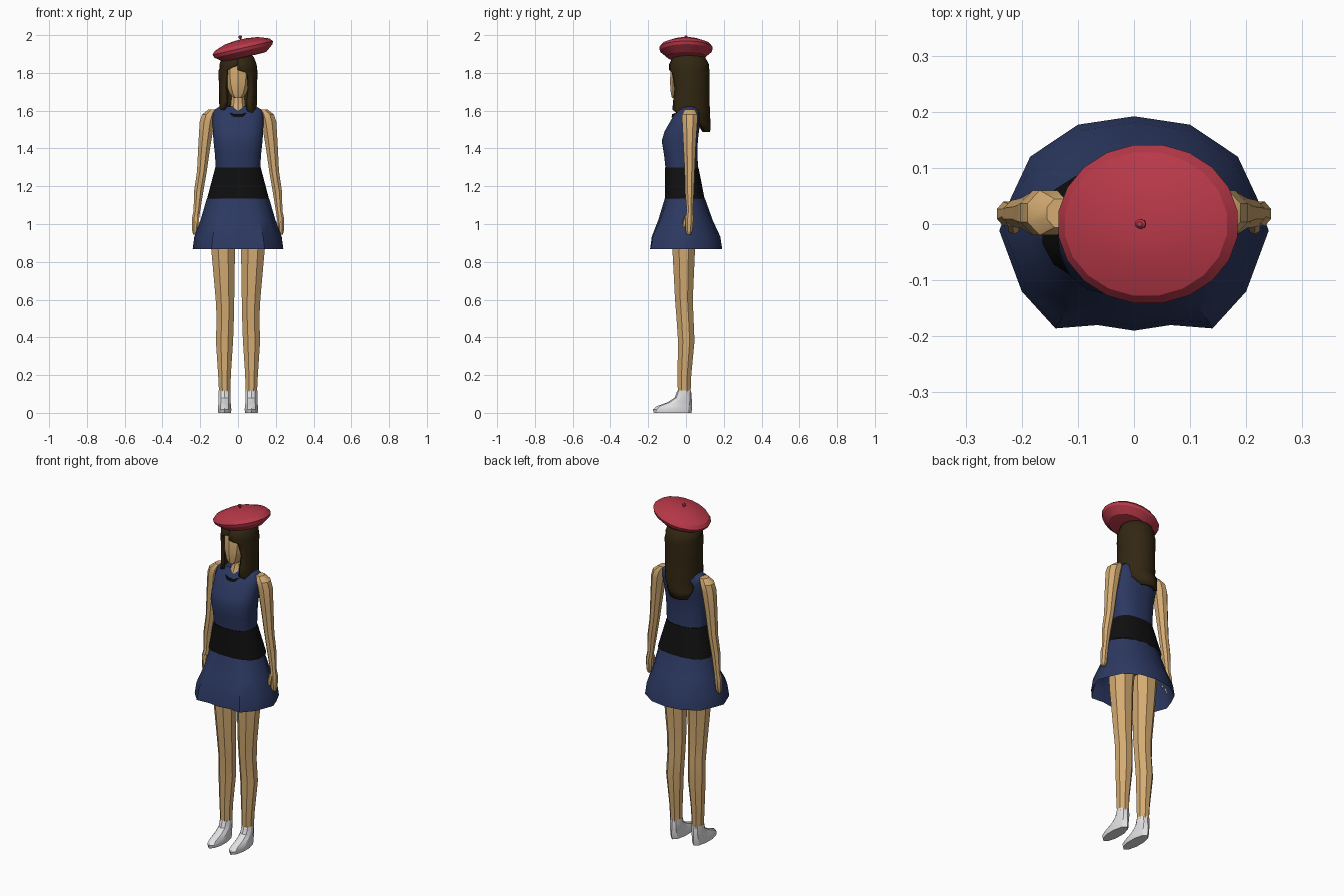
import bpy, math
from math import sin, cos, pi, radians
from mathutils import Matrix

cube = bpy.data.objects.get("Cube")
if cube:
    bpy.data.objects.remove(cube, do_unlink=True)


def material(name, r, g, b):
    m = bpy.data.materials.new(name)
    m.use_nodes = True
    m.diffuse_color = (r, g, b, 1)
    m.node_tree.nodes["Principled BSDF"].inputs["Base Color"].default_value = (r, g, b, 1)
    return m


SKIN = material("skin tan", .66, .41, .17)
NAVY = material("navy cloth", .025, .04, .12)
BLACK = material("black cloth", .005, .005, .005)
HAIR = material("dark brown hair", .032, .02, .006)
RED = material("red felt", .48, .04, .065)
WHITE = material("white shoe", .75, .75, .77)


def build(name, verts, faces, mat, mirror=False, angle=30):
    mesh = bpy.data.meshes.new(name)
    mesh.from_pydata(verts, [], faces)
    mesh.materials.append(mat)
    ob = bpy.data.objects.new(name, mesh)
    bpy.context.collection.objects.link(ob)
    bpy.ops.object.select_all(action='DESELECT')
    ob.select_set(True)
    bpy.context.view_layer.objects.active = ob
    if mirror:
        ob.modifiers.new("Mirror", 'MIRROR')
    bpy.ops.object.shade_smooth_by_angle(angle=radians(angle))
    return ob


def bridge(rings, n, closed=True):
    """Quads between successive rings of n points."""
    span = n if closed else n - 1
    return [(r * n + i, r * n + (i + 1) % n, (r + 1) * n + (i + 1) % n, (r + 1) * n + i)
            for r in range(rings - 1) for i in range(span)]


def loft(name, rings, mat, n=8, mirror=False, caps=(True, True), power=1, angle=30):
    """Rings from bottom to top, each (z, x_min, x_max, y_min, y_max)."""
    def bend(v):
        return math.copysign(abs(v) ** power, v)
    verts = []
    for z, x0, x1, y0, y1 in rings:
        for i in range(n):
            a = 2 * pi * (i + .5) / n
            k = 1 / cos(pi / n) if n <= 8 else 1
            cx, sy = (max(-1, min(1, bend(f(a)) * k)) for f in (cos, sin))
            verts.append(((x0 + x1) / 2 + cx * (x1 - x0) / 2,
                          (y0 + y1) / 2 + sy * (y1 - y0) / 2, z))
    faces = bridge(len(rings), n)
    if caps[0]:
        faces.append(tuple(reversed(range(n))))
    if caps[1]:
        faces.append(tuple(range(len(verts) - n, len(verts))))
    return build(name, verts, faces, mat, mirror, angle)


def even(z, w, y0, y1):
    return (z, -w, w, y0, y1)


# Legs and shoes
loft("legs", [(.1, .04, .1, -.043, .024), (.2, .038, .105, -.045, .028),
              (.38, .026, .117, -.042, .045), (.5, .022, .113, -.05, .04),
              (.6, .02, .118, -.058, .036), (.87, .016, .142, -.072, .048),
              (1.05, .005, .15, -.075, .06)], SKIN, mirror=True)
loft("hips", [even(.98, .1, -.06, .05), even(1.04, .15, -.08, .07),
              even(1.14, .14, -.08, .07)], SKIN, n=12)
loft("shoes", [(0, .036, .106, -.17, .028), (.018, .033, .109, -.175, .032),
               (.035, .036, .107, -.155, .033), (.055, .037, .105, -.1, .032),
               (.08, .037, .104, -.06, .03), (.118, .037, .104, -.046, .027)],
     WHITE, n=10, mirror=True)

# Arms with hands and thumbs
loft("arms", [(.945, .218, .238, .005, .025), (.965, .21, .243, -.002, .034),
              (1.03, .206, .244, -.004, .04), (1.07, .2, .235, .004, .036),
              (1.17, .184, .233, -.005, .042), (1.28, .165, .217, -.007, .046),
              (1.42, .145, .21, -.014, .052), (1.54, .125, .203, -.02, .06),
              (1.58, .115, .19, -.02, .06), (1.607, .11, .155, -.006, .045)],
     SKIN, mirror=True)
loft("thumbs", [(.985, .208, .222, -.018, -.004), (1.01, .205, .224, -.018, .004),
                (1.045, .207, .225, -.006, .012)], SKIN, n=6, mirror=True)

# Dress bodice and sash
loft("bodice", [even(1.3, .12, -.11, .065), even(1.37, .124, -.118, .062),
                even(1.44, .132, -.13, .064), even(1.49, .135, -.115, .07),
                even(1.56, .138, -.075, .08), even(1.6, .134, -.048, .078),
                even(1.622, .1, -.03, .066)],
     NAVY, n=16, power=.8, caps=(False, True), angle=40)
loft("sash", [even(1.135, .166, -.112, .1), even(1.3, .122, -.112, .067)],
     BLACK, n=16, power=.8, caps=(False, False), angle=40)

# Flared skirt: waist ellipse blended into a wavy hem
half = [(0, -.19), (.065, -.18), (.14, -.186), (.2, -.12), (.24, -.012),
        (.22, .045), (.185, .12), (.1, .177), (0, .192)]
hem = half + [(-x, y) for x, y in half[-2:0:-1]]
verts = []
for z, t in ((.868, 1), (.935, .88), (1.02, .45), (1.136, 0)):
    for x, y in hem:
        a = math.atan2(y / .19, x / .24)
        wx, wy = .165 * cos(a), .106 * sin(a) - .006
        verts.append((wx + (x - wx) * t, wy + (y - wy) * t, z))
build("skirt", verts, bridge(4, len(hem)), NAVY, angle=40)

# Neck and sloping collar
loft("neck", [even(1.57, .05, -.058, .05), even(1.61, .045, -.044, .05),
              even(1.64, .038, -.03, .05), even(1.72, .036, -.03, .05)], SKIN, n=10)
collar = []
for grow, lift in ((0, 0), (.012, .004), (.014, -.012), (0, -.012)):
    for i in range(16):
        a = 2 * pi * i / 16
        collar.append(((.052 + grow) * cos(a), (.06 + grow) * sin(a) - .002,
                       1.605 + lift + .028 * sin(a)))
build("collar", collar, bridge(4, 16), BLACK)

# Head
loft("head", [even(1.668, .024, -.074, .0), even(1.69, .046, -.08, .04),
              even(1.74, .066, -.084, .07), even(1.8, .074, -.083, .09),
              even(1.85, .07, -.075, .09), even(1.88, .045, -.04, .06)],
     SKIN, n=10, angle=20)

# Hair shell: each row is (z, centre x, centre y, radius x, radius y, start, end),
# with angles in degrees from the back, positive toward the left side
rows = [(1.905, 0, .02, .05, .05, -180, 180), (1.885, 0, .015, .085, .085, -180, 180),
        (1.845, 0, .016, .1, .106, -180, 180), (1.815, 0, .018, .102, .107, -142, 180),
        (1.8, 0, .018, .103, .107, -138, 150), (1.72, 0, .018, .101, .106, -132, 138),
        (1.65, 0, .017, .1, .108, -135, 142), (1.605, 0, .016, .1, .112, -122, 142),
        (1.57, -.002, .016, .1, .112, -70, 110), (1.53, -.012, .018, .098, .112, -60, 60),
        (1.487, -.02, .018, .09, .11, -42, 42)]
N = 19
verts = []
for z, cx, cy, rx, ry, start, end in rows:
    for i in range(N):
        a = radians(start + (end - start) * i / (N - 1))
        verts.append((cx + rx * sin(a), cy + ry * cos(a), z))
hair = build("hair", verts, bridge(len(rows), N, False) + [tuple(range(N - 1, -1, -1))],
             HAIR, angle=50)
shell = hair.modifiers.new("Thickness", 'SOLIDIFY')
shell.thickness = .022
shell.offset = -1 if hair.data.polygons[N * 5].normal.y * \
    (hair.data.polygons[N * 5].center.y - .018) + \
    hair.data.polygons[N * 5].normal.x * hair.data.polygons[N * 5].center.x > 0 else 1

# Tilted beret with a small stem on top
tilt = Matrix.Translation((.026, 0, 1.928)) @ Matrix.Rotation(radians(-13), 4, 'Y')


def disc(z, r):
    return (z, -r, r, -r * .86, r * .86)


beret = loft("beret", [disc(-.046, .09), disc(-.044, .118), disc(-.012, .16),
                       disc(.004, .166), disc(.022, .15), disc(.043, .09),
                       disc(.05, .03)], RED, n=20, angle=25)
beret.matrix_world = tilt
stem = loft("beret_stem", [disc(.046, .005), disc(.056, .005), disc(.06, .01),
                           disc(.067, .01), disc(.072, .005)], RED, n=10)
stem.matrix_world = tilt
